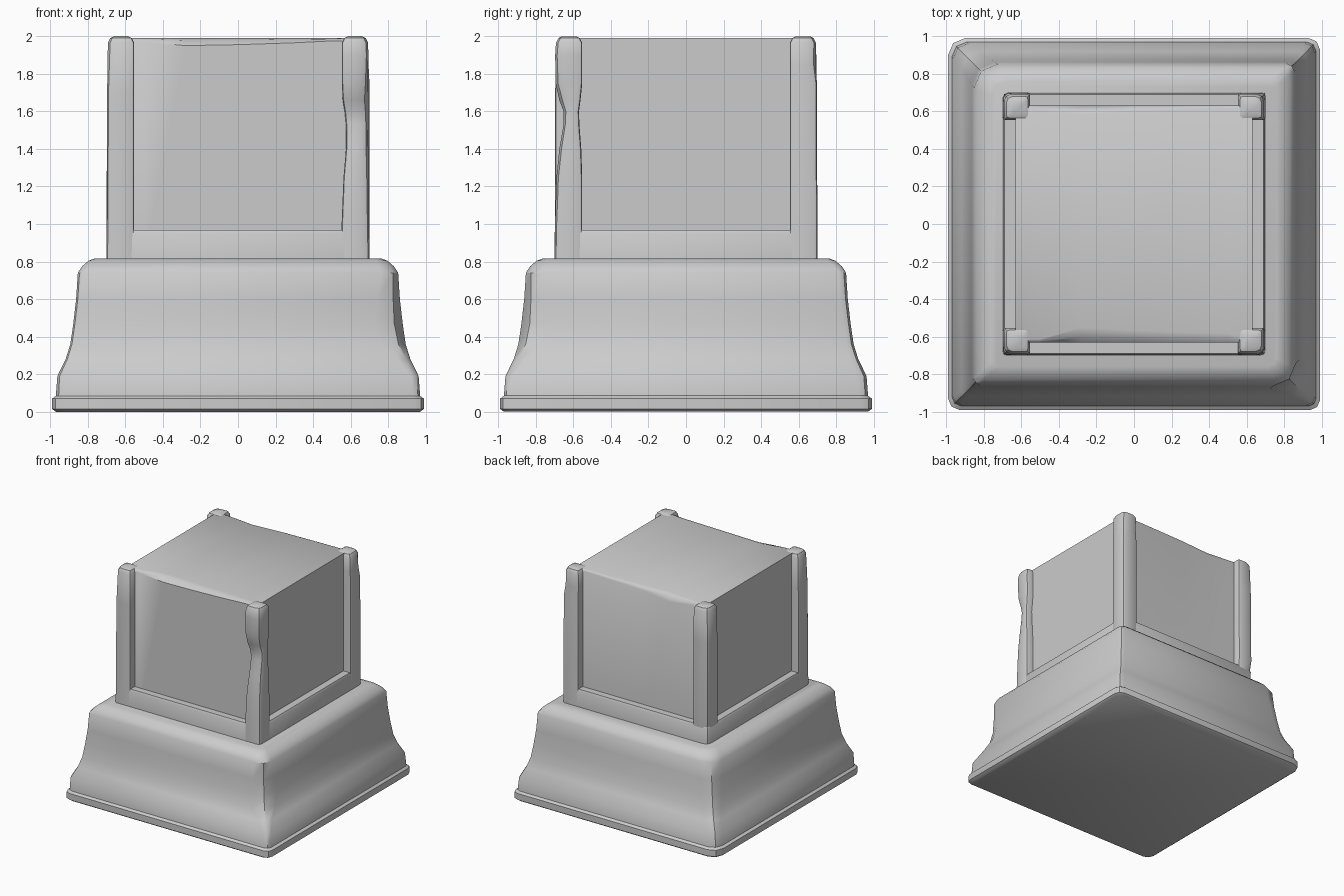
import bpy, bmesh, math

if "Cube" in bpy.data.objects:
    bpy.data.objects.remove(bpy.data.objects["Cube"])


def skin(name, loops, bevel=0):
    """Bridge equal-sized point loops and cap both ends."""
    bm = bmesh.new()
    rows = [[bm.verts.new(p) for p in loop] for loop in loops]
    n = len(rows[0])
    for a, b in zip(rows, rows[1:]):
        for i in range(n):
            j = (i + 1) % n
            bm.faces.new((a[i], a[j], b[j], b[i]))
    bm.faces.new(rows[0][::-1])
    bm.faces.new(rows[-1])
    bmesh.ops.recalc_face_normals(bm, faces=bm.faces)
    mesh = bpy.data.meshes.new(name)
    bm.to_mesh(mesh)
    bm.free()
    ob = bpy.data.objects.new(name, mesh)
    bpy.context.collection.objects.link(ob)
    if bevel:
        mod = ob.modifiers.new("worn_edges", "BEVEL")
        mod.width = bevel
        mod.segments = 2
        mod.limit_method = 'ANGLE'
    bpy.ops.object.select_all(action='DESELECT')
    ob.select_set(True)
    bpy.context.view_layer.objects.active = ob
    bpy.ops.object.shade_smooth_by_angle(angle=math.radians(35))
    return ob


def rect(z, x0, x1, y0, y1, cuts):
    """Rectangle with rounded corners, order: right-front, right-back, left-back, left-front."""
    pts = []
    corners = [(1, -1), (1, 1), (-1, 1), (-1, -1)]
    for (sx, sy), c in zip(corners, cuts):
        x = x1 if sx > 0 else x0
        y = y1 if sy > 0 else y0
        trio = [(x - sx * c, y, z), (x - sx * c * .3, y - sy * c * .3, z), (x, y - sy * c, z)]
        pts += trio if sx * sy < 0 else trio[::-1]
    return pts


# Flared base: height, half width, then wear of each corner
base = [
    (0.00, 0.97, .05, .06, .08, .06),
    (0.015, 0.99, .05, .06, .09, .06),
    (0.07, 0.99, .05, .06, .09, .06),
    (0.085, 0.97, .04, .05, .08, .05),
    (0.19, 0.962, .04, .05, .08, .04),
    (0.28, 0.918, .07, .04, .09, .03),
    (0.36, 0.893, .13, .04, .10, .03),
    (0.47, 0.877, .15, .04, .11, .03),
    (0.60, 0.862, .12, .04, .12, .03),
    (0.74, 0.853, .09, .04, .13, .03),
    (0.775, 0.83, .08, .04, .12, .03),
    (0.805, 0.795, .06, .04, .10, .03),
    (0.817, 0.76, .05, .03, .08, .03),
]
skin("flared_base", [rect(z, -h, h, -h, h, cuts) for z, h, *cuts in base])

# Band below the recessed panels
skin("panel_sill", [rect(z, -h, h, -h, h, (.025, .02, .05 if z < .95 else .03, .02))
                    for z, h in ((.80, .70), (.95, .697), (.967, .69))])

# Central block, with chipped front and back top edges along x:
# x, front chip width, front chip depth, back chip width, back chip depth
stations = [(-.63, .015, .015, .015, .015), (-.5, .02, .02, .025, .03),
            (-.28, .08, .04, .05, .06), (0, .065, .035, .03, .03),
            (.3, .055, .025, .02, .02), (.5, .05, .015, .015, .015),
            (.63, .02, .015, .015, .015)]
T, H = 1.99, .632
skin("central_block", [[(x, -H, .8), (x, -H, T - fd), (x, -H + fw * .4, T - fd * .3), (x, -H + fw, T),
                        (x, H - bw, T), (x, H - bw * .4, T - bd * .3), (x, H, T - bd), (x, H, .8)]
                       for x, fw, fd, bw, bd in stations])


def post(name, sx, sy, rows):
    """Corner post; rows: z, inner x, outer x, inner y, outer y, outer corner wear."""
    loops = []
    for z, xi, xo, yi, yo, wear in rows:
        cuts = [wear if (cx, cy) == (sx, sy) else .015
                for cx, cy in ((1, -1), (1, 1), (-1, 1), (-1, -1))]
        xs, ys = sorted((sx * xi, sx * xo)), sorted((sy * yi, sy * yo))
        loops.append(rect(z, *xs, *ys, cuts))
    skin(name, loops)


I, O = .553, .70
crown = [(1.965, I, .693, I, .693, .04), (1.99, .565, .68, .565, .68, .035),
         (2.0, .585, .66, .585, .66, .03)]
plain = [(.82, I, O, I, O, .02), (1.2, I, .698, I, .698, .02), (1.7, I, .697, I, .697, .025)]

post("post_left_front", -1, -1, plain + crown)
post("post_right_back", 1, 1, [(.82, I, O, I, O, .015), (1.75, I, O, I, .698, .02),
                               (1.85, I, .695, I, .69, .035)] + crown)
post("post_left_back", -1, 1, [(.82, I, .69, I, .69, .07), (.9, I, .695, I, .695, .06),
                               (1.05, I, O, I, O, .03), (1.7, I, .697, I, .697, .03)] + crown)
# Heavily chipped post
post("post_right_front", 1, -1, [
    (.82, .55, O, I, O, .025), (1.0, .552, .698, I, .698, .03),
    (1.25, .562, .696, .553, .69, .035), (1.4, .575, .694, .558, .675, .04),
    (1.53, .575, .69, .568, .652, .03), (1.6, .568, .69, .57, .652, .04),
    (1.66, .558, .69, .562, .675, .055), (1.75, I, .692, I, .695, .045),
    (1.9, I, .694, I, .697, .035)] + crown)
